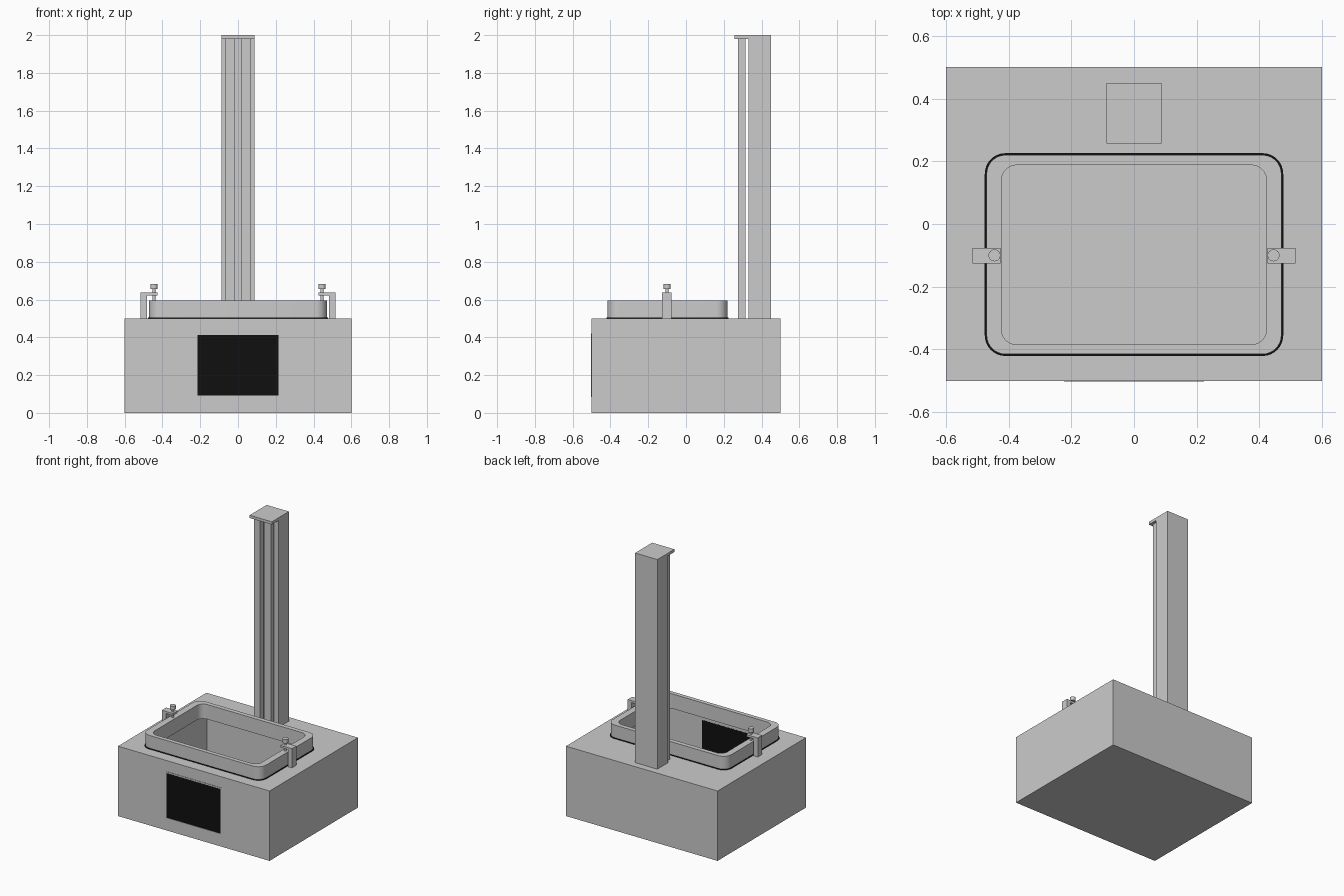
import bpy, bmesh, math

if "Cube" in bpy.data.objects:
    bpy.data.objects.remove(bpy.data.objects["Cube"])


def material(name, value):
    m = bpy.data.materials.new(name)
    m.diffuse_color = (value, value, value, 1)
    m.use_nodes = True
    m.node_tree.nodes["Principled BSDF"].inputs["Base Color"].default_value = m.diffuse_color
    return m


GREY = material("light grey", 0.6)
BLACK = material("black", 0.005)


def finish(name, bm, mat):
    bmesh.ops.recalc_face_normals(bm, faces=bm.faces)
    me = bpy.data.meshes.new(name)
    bm.to_mesh(me)
    bm.free()
    me.materials.append(mat)
    ob = bpy.data.objects.new(name, me)
    bpy.context.collection.objects.link(ob)
    return ob


def box(name, x, y, z, mat=GREY):
    bm = bmesh.new()
    bmesh.ops.create_cube(bm, size=1)
    for v in bm.verts:
        v.co = [(a[0] + a[1]) / 2 + c * (a[1] - a[0]) for a, c in zip((x, y, z), v.co)]
    return finish(name, bm, mat)


def rounded(x, y, r, n=8):
    """Points of a rounded rectangle, anticlockwise."""
    pts = []
    corners = ((x[1] - r, y[1] - r), (x[0] + r, y[1] - r), (x[0] + r, y[0] + r), (x[1] - r, y[0] + r))
    for k, (cx, cy) in enumerate(corners):
        for i in range(n + 1):
            a = math.pi / 2 * (k + i / n)
            pts.append((cx + r * math.cos(a), cy + r * math.sin(a)))
    return pts


def ring(name, outer, inner, z0, z1, mat):
    """Open-centred tube between two matching outlines."""
    bm = bmesh.new()
    loops = [[bm.verts.new((px, py, z)) for px, py in pts]
             for pts, z in ((outer, z0), (outer, z1), (inner, z1), (inner, z0))]
    n = len(outer)
    for k in range(4):
        a, b = loops[k], loops[(k + 1) % 4]
        for i in range(n):
            j = (i + 1) % n
            bm.faces.new((a[i], a[j], b[j], b[i]))
    return finish(name, bm, mat)


def cylinder(name, x, y, z0, z1, r, seg=24):
    bm = bmesh.new()
    bmesh.ops.create_cone(bm, cap_ends=True, segments=seg, radius1=r, radius2=r, depth=z1 - z0)
    bmesh.ops.translate(bm, verts=bm.verts, vec=(x, y, (z0 + z1) / 2))
    return smooth(finish(name, bm, GREY))


def smooth(ob):
    bpy.ops.object.select_all(action='DESELECT')
    ob.select_set(True)
    bpy.context.view_layer.objects.active = ob
    bpy.ops.object.shade_smooth_by_angle(angle=math.radians(35))
    return ob


def cut(ob, cutter):
    m = ob.modifiers.new("cut", 'BOOLEAN')
    m.operation, m.solver, m.object = 'DIFFERENCE', 'EXACT', cutter
    bpy.context.view_layer.objects.active = ob
    bpy.ops.object.modifier_apply(modifier=m.name)
    bpy.data.objects.remove(cutter)


# Vat outlines
outer = rounded((-0.47, 0.47), (-0.415, 0.22), 0.06)
inner = rounded((-0.423, 0.423), (-0.385, 0.188), 0.05)
gasket = rounded((-0.476, 0.476), (-0.421, 0.226), 0.066)

# Hollow base with a rounded opening under the vat and a window in front
base = box("base_housing", (-0.6, 0.6), (-0.5, 0.5), (0, 0.5))
cut(base, box("cavity_cutter", (-0.59, 0.59), (-0.49, 0.49), (0.01, 0.49)))
bm = bmesh.new()
low = bm.faces.new([bm.verts.new((x, y, 0.4)) for x, y in inner])
ext = bmesh.ops.extrude_face_region(bm, geom=[low])
bmesh.ops.translate(bm, verts=[v for v in ext["geom"] if isinstance(v, bmesh.types.BMVert)], vec=(0, 0, 0.2))
cut(base, finish("opening_cutter", bm, GREY))
cut(base, box("window_cutter", (-0.215, 0.215), (-0.55, -0.45), (0.092, 0.412)))

# Front screen and its thin frame
box("screen", (-0.215, 0.215), (-0.5, -0.489), (0.092, 0.412), BLACK)
for i, s in enumerate((-1, 1)):
    box(f"screen_frame_side_{i}", sorted((s * 0.215, s * 0.224)), (-0.503, -0.5), (0.083, 0.421))
    zc = 0.252 + s * 0.1645
    box(f"screen_frame_rail_{i}", (-0.215, 0.215), (-0.503, -0.5), (zc - 0.0045, zc + 0.0045))

# Vat and the dark gasket at its foot
smooth(ring("vat", outer, inner, 0.5, 0.595, GREY))
smooth(ring("vat_gasket", gasket, outer, 0.5, 0.504, BLACK))

# Clamps on both sides
for side, s in (("left", -1), ("right", 1)):
    box(f"clamp_post_{side}", sorted((s * 0.483, s * 0.515)), (-0.126, -0.076), (0.5, 0.637))
    box(f"clamp_arm_{side}", sorted((s * 0.425, s * 0.483)), (-0.126, -0.076), (0.622, 0.637))
    cylinder(f"clamp_screw_{side}", s * 0.445, -0.1, 0.595, 0.655, 0.008)
    cylinder(f"clamp_knob_{side}", s * 0.445, -0.1, 0.655, 0.682, 0.019)

# Tower column, top cap and twin guide rails
box("tower_column", (-0.088, 0.088), (0.33, 0.45), (0.5, 1.98))
box("tower_cap", (-0.088, 0.088), (0.257, 0.45), (1.98, 2.0))
for side, s in (("left", -1), ("right", 1)):
    box(f"guide_rail_{side}", sorted((s * 0.018, s * 0.067)), (0.276, 0.314), (0.5, 1.98))
